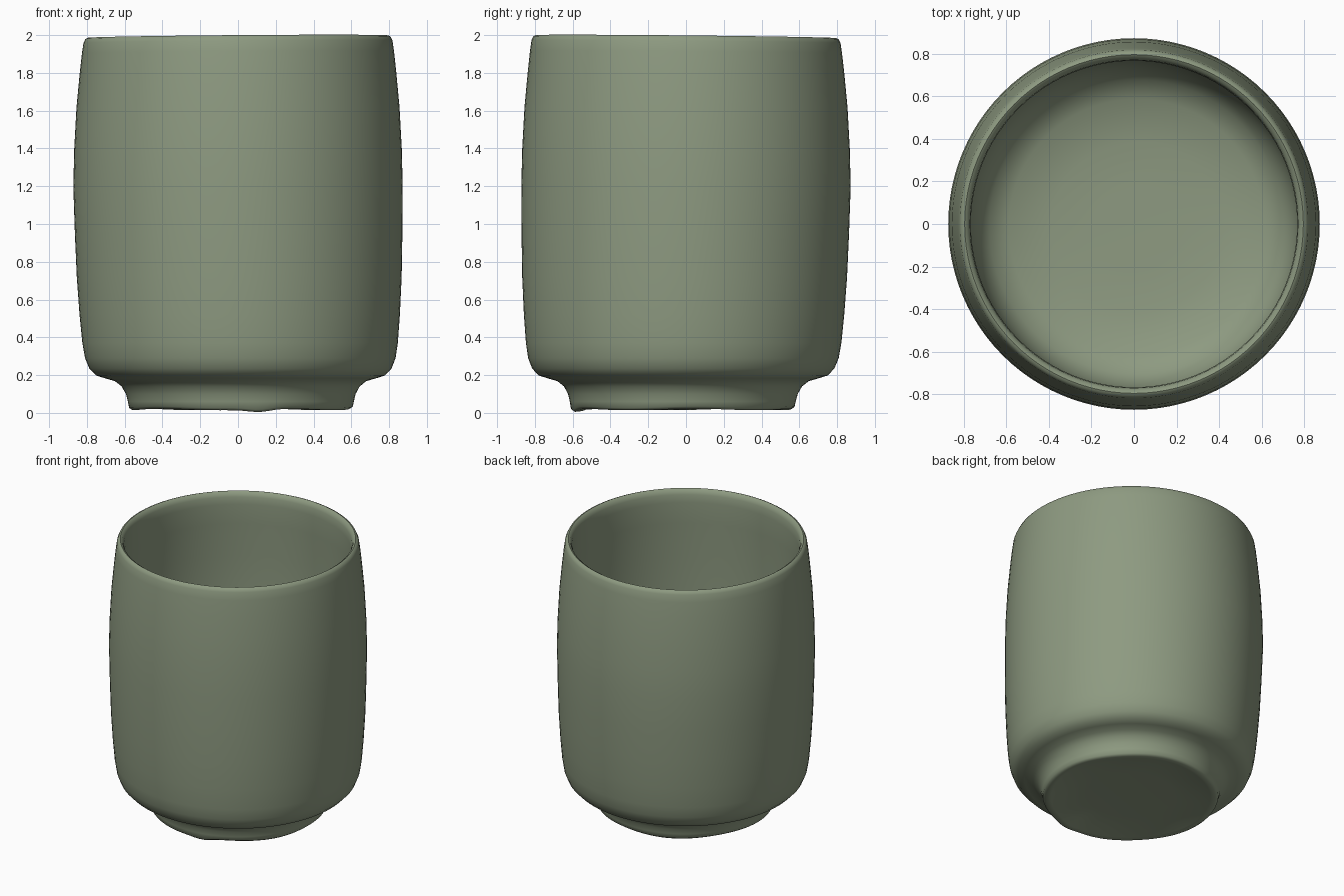
import bpy, bmesh, math

STEPS = 96

# Outer and inner cross-section of the cup, (radius, height), from under the foot to the inner floor
profile = [
    (0.0, 0.045), (0.30, 0.043), (0.48, 0.036), (0.54, 0.022), (0.575, 0.018),   # underside
    (0.592, 0.03), (0.598, 0.06), (0.608, 0.10), (0.63, 0.14), (0.665, 0.168),   # foot ring
    (0.72, 0.184), (0.765, 0.198), (0.80, 0.235), (0.822, 0.29), (0.835, 0.37),  # shoulder
    (0.848, 0.52), (0.86, 0.72), (0.867, 0.95), (0.872, 1.20), (0.867, 1.40),    # belly
    (0.855, 1.62), (0.838, 1.80), (0.826, 1.91), (0.818, 1.965), (0.808, 1.986), # upper wall
    (0.795, 1.992), (0.780, 1.982), (0.770, 1.955), (0.766, 1.90),               # rounded lip
    (0.772, 1.75), (0.785, 1.50), (0.790, 1.20), (0.785, 0.90), (0.770, 0.60),   # inner wall
    (0.745, 0.44), (0.69, 0.345), (0.60, 0.295), (0.40, 0.265), (0.20, 0.258), (0.0, 0.26),
]

# Turn the profile round the z axis
bm = bmesh.new()
verts = [bm.verts.new((r, 0, z)) for r, z in profile]
edges = [bm.edges.new(pair) for pair in zip(verts, verts[1:])]
bmesh.ops.spin(bm, geom=verts + edges, cent=(0, 0, 0), axis=(0, 0, 1),
               angle=math.tau, steps=STEPS, use_duplicate=False)
bmesh.ops.remove_doubles(bm, verts=bm.verts, dist=0.0005)

# Hand-thrown irregularity: off-centre foot, tilted lip and uneven foot edge
for v in bm.verts:
    x, y, z = v.co
    r, a = math.hypot(x, y), math.atan2(y, x)
    low = max(0.0, 1 - z / 1.2)
    v.co.x += 0.016 * low
    v.co.y -= 0.018 * low
    if z > 1.7:
        v.co.z += (0.008 * x - 0.010 * y) * (z - 1.7) / 0.29
    if z < 0.04 and r > 0.5:
        v.co.z += 0.004 * math.sin(5 * a + 1) - 0.014 * math.exp(-((a + 1.4) / 0.15) ** 2)
bmesh.ops.recalc_face_normals(bm, faces=bm.faces)

mesh = bpy.data.meshes.new("cup")
bm.to_mesh(mesh)
bm.free()
cup = bpy.data.objects.new("cup", mesh)
bpy.context.collection.objects.link(cup)

# Sage green glaze
glaze = bpy.data.materials.new("sage_glaze")
glaze.diffuse_color = (0.27, 0.325, 0.22, 1)
mesh.materials.append(glaze)

bpy.context.view_layer.objects.active = cup
cup.select_set(True)
bpy.ops.object.shade_smooth_by_angle(angle=math.radians(50))
